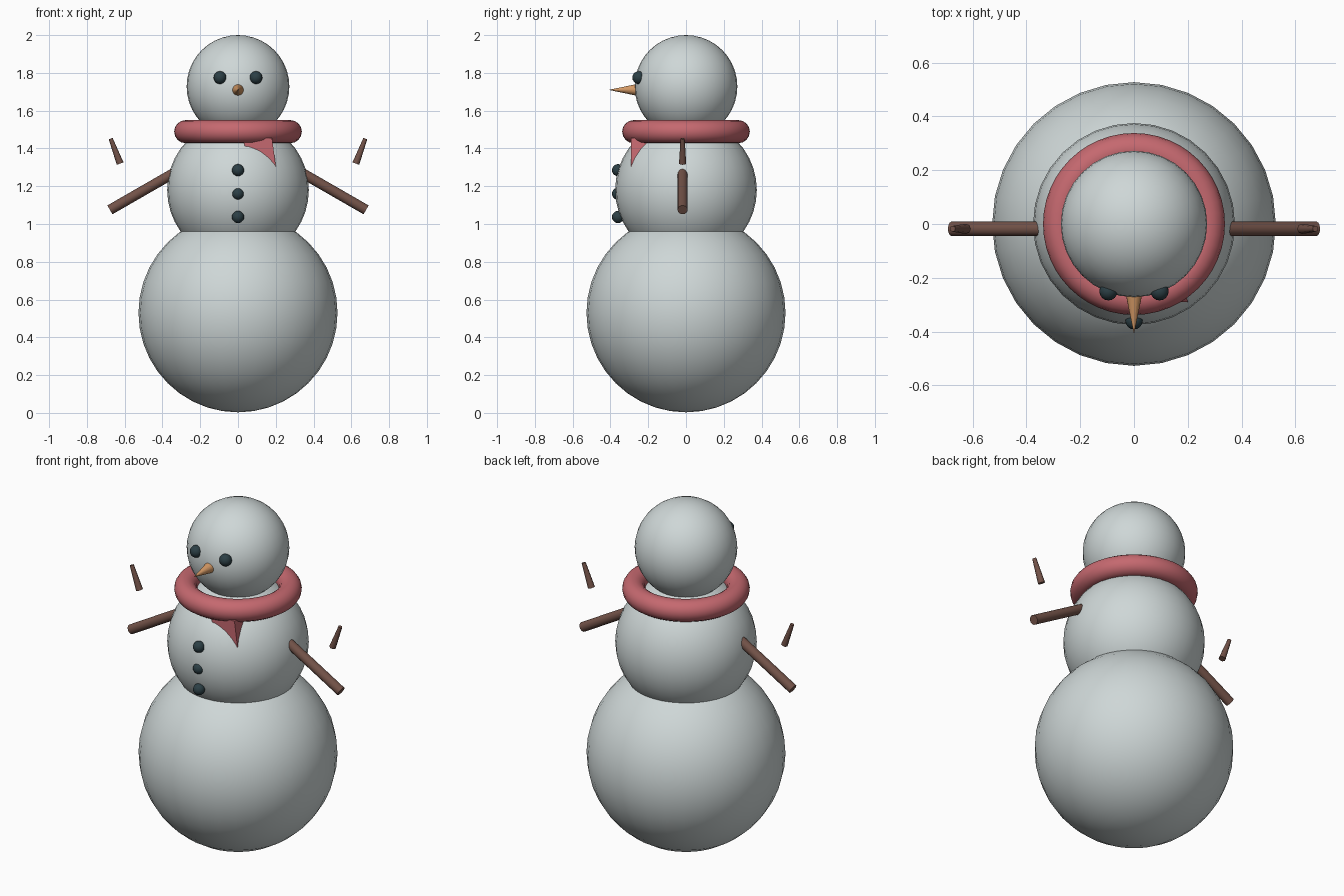
import bpy, bmesh, math
from mathutils import Vector

if "Cube" in bpy.data.objects:
    bpy.data.objects.remove(bpy.data.objects["Cube"])


def material(name, rgb):
    m = bpy.data.materials.new(name)
    m.diffuse_color = (*rgb, 1)
    m.use_nodes = True
    m.node_tree.nodes["Principled BSDF"].inputs["Base Color"].default_value = m.diffuse_color
    return m


SNOW = material("snow", (0.62, 0.68, 0.68))
WOOL = material("red wool", (0.56, 0.14, 0.16))
COAL = material("coal", (0.025, 0.05, 0.06))
CARROT = material("carrot orange", (0.66, 0.32, 0.13))
WOOD = material("brown wood", (0.17, 0.085, 0.065))


def finish(name, mat, angle=40):
    ob = bpy.context.object
    ob.name = name
    ob.data.materials.append(mat)
    bpy.ops.object.shade_smooth_by_angle(angle=math.radians(angle))
    return ob


def ball(name, loc, r, mat, seg=32, rings=20):
    bpy.ops.mesh.primitive_uv_sphere_add(segments=seg, ring_count=rings, radius=r, location=loc)
    return finish(name, mat)


def rod(name, a, b, r1, r2, mat, sides=12):
    a, b = Vector(a), Vector(b)
    d = b - a
    bpy.ops.mesh.primitive_cone_add(vertices=sides, radius1=r1, radius2=r2,
                                    depth=d.length, location=(a + b) / 2,
                                    rotation=d.to_track_quat('Z', 'Y').to_euler())
    return finish(name, mat, 50)


# Three stacked snowballs
ball("base_snowball", (0, 0, 0.53), 0.527, SNOW)
ball("middle_snowball", (0, 0, 1.18), 0.375, SNOW)
ball("head_snowball", (0, 0, 1.728), 0.272, SNOW)

# Scarf ring
bpy.ops.mesh.primitive_torus_add(major_radius=0.277, minor_radius=0.061, location=(0, 0, 1.489),
                                 major_segments=48, minor_segments=16)
finish("scarf_ring", WOOL)

# Scarf end: a leaning block, its lower part sunk into the middle ball
bm = bmesh.new()
bmesh.ops.create_cube(bm, size=1)
for v in bm.verts:
    top = v.co.z > 0
    right = v.co.x > 0
    v.co = ((0.18 if top else 0.208) if right else (0.03 if top else 0.05),
            -0.29 if v.co.y < 0 else -0.2,
            1.455 if top else 1.25)
mesh = bpy.data.meshes.new("scarf_end")
bm.to_mesh(mesh)
bm.free()
mesh.materials.append(WOOL)
bpy.context.collection.objects.link(bpy.data.objects.new("scarf_end", mesh))

# Coal buttons
for i, z in enumerate((1.037, 1.16, 1.285)):
    ball(f"button_{i + 1}", (0, -0.36, z), 0.032, COAL, 16, 10)

# Carrot nose
rod("carrot_nose", (0, -0.245, 1.71), (0, -0.405, 1.71), 0.034, 0.001, CARROT, 16)

# Eyes, arms and loose twigs on both sides
for side, s in (("left", -1), ("right", 1)):
    ball(f"{side}_eye", (s * 0.095, -0.25, 1.775), 0.034, COAL, 16, 10)
    rod(f"{side}_arm", (s * 0.32, -0.018, 1.281), (s * 0.678, -0.018, 1.075), 0.027, 0.027, WOOD)
    rod(f"{side}_twig", (s * 0.624, -0.018, 1.32), (s * 0.674, -0.018, 1.452), 0.019, 0.011, WOOD, 8)
